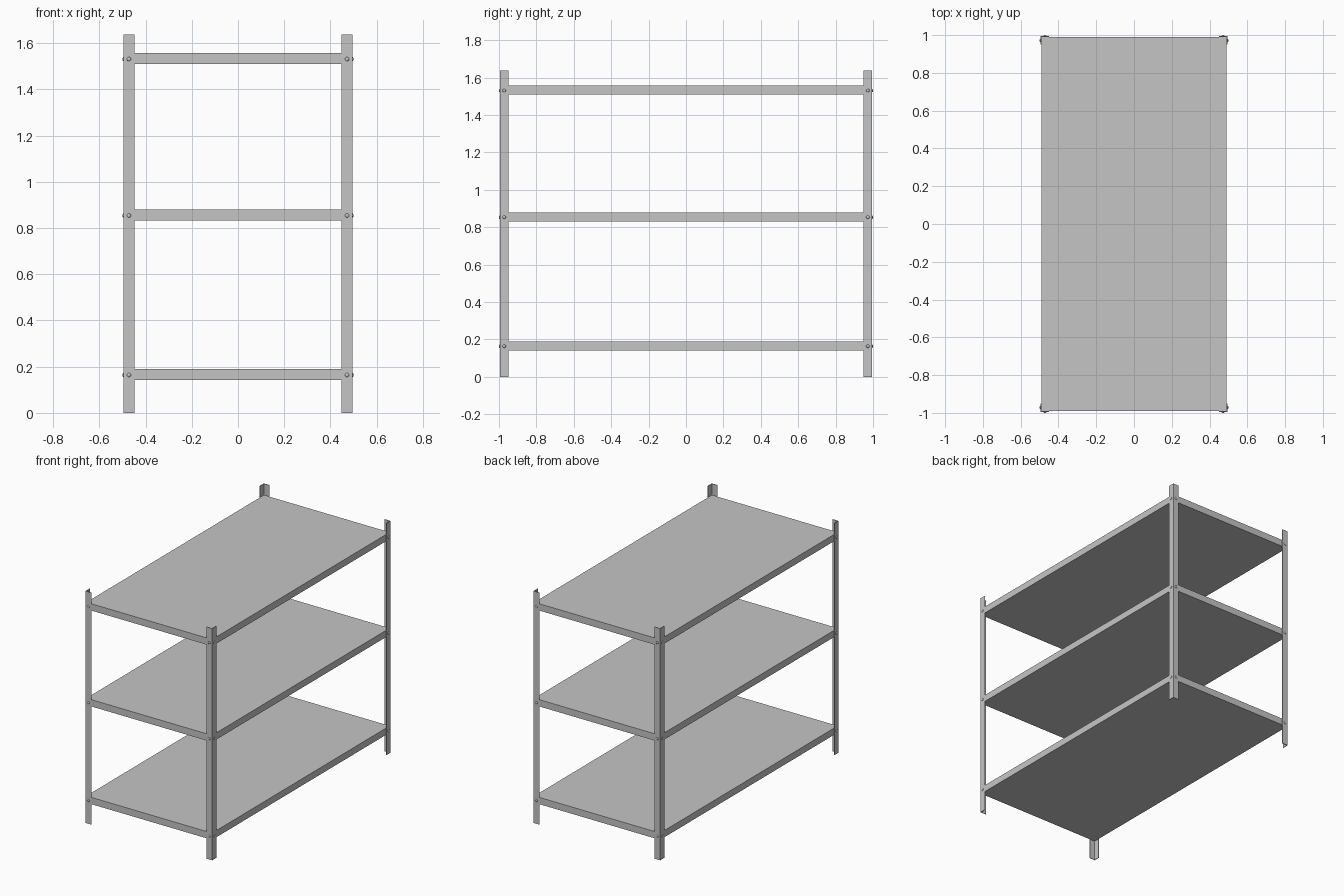
import bpy
import bmesh
from mathutils import Matrix, Vector

if "Cube" in bpy.data.objects:
    bpy.data.objects.remove(bpy.data.objects["Cube"], do_unlink=True)

HX, HY, HEIGHT = 0.495, 0.995, 1.637   # outer half sizes and post height
FLANGE, THICK = 0.046, 0.004           # angle-iron leg section
SHELF_Z = (0.142, 0.832, 1.509)        # underside of each shelf
SHELF_H = 0.048
BOLT_R, BOLT_OUT = 0.009, 0.005

steel = bpy.data.materials.new("grey steel")
steel.use_nodes = True
GREY = (0.56, 0.56, 0.56, 1)
steel.diffuse_color = GREY
steel.node_tree.nodes["Principled BSDF"].inputs["Base Color"].default_value = GREY


def finish(name, bm):
    bmesh.ops.recalc_face_normals(bm, faces=bm.faces)
    mesh = bpy.data.meshes.new(name)
    bm.to_mesh(mesh)
    bm.free()
    mesh.materials.append(steel)
    obj = bpy.data.objects.new(name, mesh)
    bpy.context.collection.objects.link(obj)
    return obj


def post(name, sx, sy):
    """L-section upright with its outer corner at (sx*HX, sy*HY)."""
    f, t = FLANGE, THICK
    profile = [(0, 0), (f, 0), (f, t), (t, t), (t, f), (0, f)]
    bm = bmesh.new()
    base = bm.faces.new([bm.verts.new((sx * (HX - x), sy * (HY - y), 0))
                         for x, y in profile])
    top = bmesh.ops.extrude_face_region(bm, geom=[base])["geom"]
    bmesh.ops.translate(bm, vec=(0, 0, HEIGHT),
                        verts=[v for v in top if isinstance(v, bmesh.types.BMVert)])
    finish(name, bm)


def shelf(name, z):
    """Flat slab held between the insides of the posts."""
    bm = bmesh.new()
    size = (2 * (HX - THICK), 2 * (HY - THICK), SHELF_H)
    bmesh.ops.create_cube(bm, size=1, matrix=Matrix.Translation((0, 0, z + SHELF_H / 2))
                          @ Matrix.Diagonal((*size, 1)))
    finish(name, bm)


def bolts(name, sx, sy):
    """Domed bolt heads on both flanges of one post, at every shelf."""
    bm = bmesh.new()
    mid = FLANGE / 2
    for z in SHELF_Z:
        heads = ((Vector((sx, 0, 0)), (sx * HX, sy * (HY - mid), z + 0.022)),
                 (Vector((0, sy, 0)), (sx * (HX - mid), sy * HY, z + 0.022)))
        for axis, place in heads:
            turn = axis.to_track_quat('Z', 'Y').to_matrix().to_4x4()
            bmesh.ops.create_uvsphere(
                bm, u_segments=16, v_segments=8, radius=1,
                matrix=Matrix.Translation(place) @ turn
                @ Matrix.Diagonal((BOLT_R, BOLT_R, BOLT_OUT, 1)))
    obj = finish(name, bm)
    for face in obj.data.polygons:
        face.use_smooth = True


# Uprights and their bolts
for sx, side in ((-1, "right"), (1, "left")):
    for sy, end in ((-1, "front"), (1, "back")):
        post(f"{end}_{side}_post", sx, sy)
        bolts(f"{end}_{side}_bolts", sx, sy)

# Shelves
for label, z in zip(("bottom", "middle", "top"), SHELF_Z):
    shelf(f"{label}_shelf", z)
